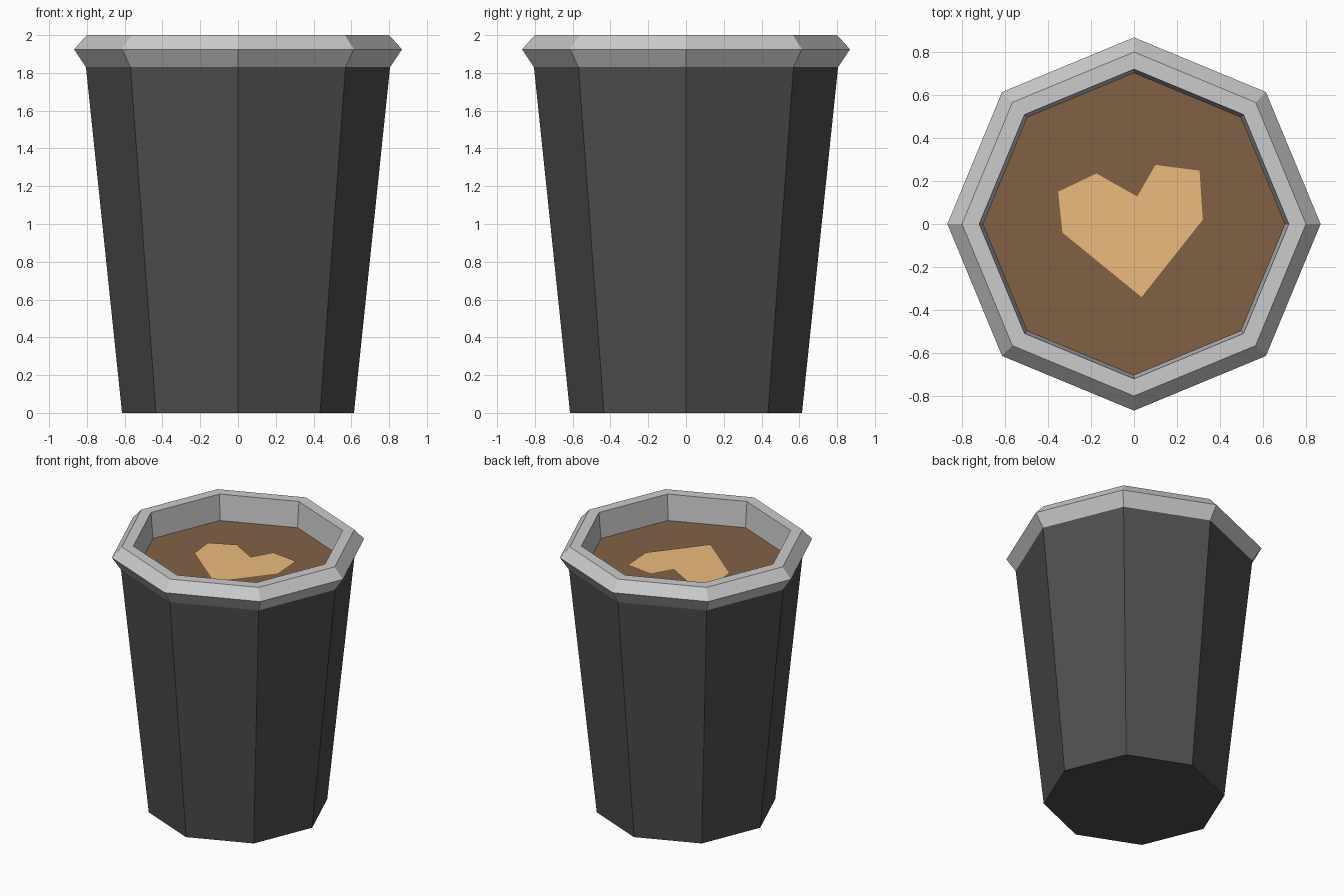
import bpy
import bmesh
from math import cos, sin, pi

if "Cube" in bpy.data.objects:
    bpy.data.objects.remove(bpy.data.objects["Cube"])

SIDES = 8


def material(name, rgb):
    mat = bpy.data.materials.new(name)
    mat.diffuse_color = (*rgb, 1)
    mat.use_nodes = True
    mat.node_tree.nodes["Principled BSDF"].inputs["Base Color"].default_value = mat.diffuse_color
    return mat


def finish(name, bm, mat=None):
    mesh = bpy.data.meshes.new(name)
    bm.to_mesh(mesh)
    bm.free()
    obj = bpy.data.objects.new(name, mesh)
    bpy.context.collection.objects.link(obj)
    if mat:
        mesh.materials.append(mat)
    return obj


def lathe(name, profile, mat=None, cap_bottom=False):
    """Turn (radius, z) points into flat-sided rings, listed upwards on the outside."""
    bm = bmesh.new()
    rings = [[bm.verts.new((r * cos(2 * pi * i / SIDES), r * sin(2 * pi * i / SIDES), z))
              for i in range(SIDES)] for r, z in profile]
    for low, high in zip(rings, rings[1:]):
        for i in range(SIDES):
            j = (i + 1) % SIDES
            bm.faces.new((low[i], low[j], high[j], high[i]))
    if cap_bottom:
        bm.faces.new(rings[0][::-1])
    return finish(name, bm, mat)


def flat_shape(name, points, z, mat):
    """Upward-facing polygon, points counter-clockwise."""
    bm = bmesh.new()
    face = bm.faces.new([bm.verts.new((x, y, z)) for x, y in points])
    bmesh.ops.triangulate(bm, faces=[face])
    return finish(name, bm, mat)


dark = material("dark_card", (0.08, 0.077, 0.073))
brown = material("coffee_brown", (0.22, 0.12, 0.06))
cream = material("foam_cream", (0.84, 0.5, 0.2))

# Tapered cup wall with closed base
lathe("cup_body", [(0.614, 0), (0.805, 1.83)], dark, cap_bottom=True)

# Flared rim, running over the lip and down the inside wall
lathe("cup_rim", [(0.805, 1.83), (0.868, 1.925), (0.80, 2.0), (0.72, 2.0), (0.703, 1.81)])

# Coffee surface
flat_shape("coffee", [(0.703 * cos(2 * pi * i / SIDES), 0.703 * sin(2 * pi * i / SIDES))
                      for i in range(SIDES)], 1.81, brown)

# Uneven foam heart
flat_shape("foam_heart", [(0.035, -0.34), (0.32, 0.02), (0.305, 0.248), (0.1, 0.275),
                          (0.015, 0.128), (-0.175, 0.235), (-0.353, 0.15), (-0.333, -0.04)],
           1.815, cream)
